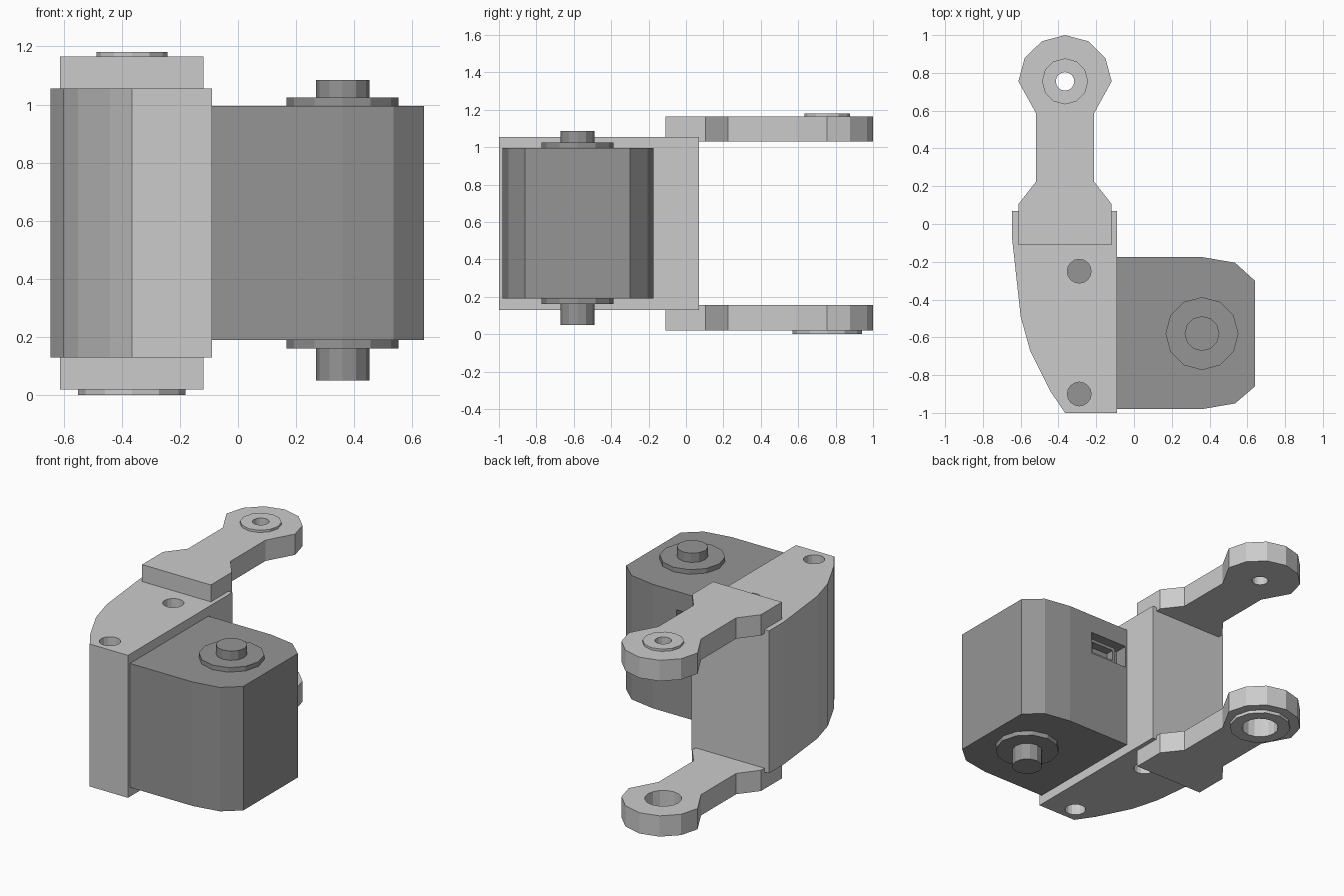
import bpy, bmesh
from math import cos, sin, radians, tau

if "Cube" in bpy.data.objects:
    bpy.data.objects.remove(bpy.data.objects["Cube"])

dark = bpy.data.materials.new("dark_grey")
dark.diffuse_color = (0.3, 0.3, 0.3, 1)
dark.use_nodes = True
dark.node_tree.nodes["Principled BSDF"].inputs["Base Color"].default_value = dark.diffuse_color


def prism(name, pts, z0, z1, mat=None):
    """Extrude an xy outline from z0 to z1."""
    bm = bmesh.new()
    face = bm.faces.new([bm.verts.new((x, y, z0)) for x, y in pts])
    top = bmesh.ops.extrude_face_region(bm, geom=[face])["geom"]
    bmesh.ops.translate(bm, vec=(0, 0, z1 - z0),
                        verts=[v for v in top if isinstance(v, bmesh.types.BMVert)])
    bmesh.ops.recalc_face_normals(bm, faces=bm.faces)
    me = bpy.data.meshes.new(name)
    bm.to_mesh(me)
    bm.free()
    ob = bpy.data.objects.new(name, me)
    bpy.context.collection.objects.link(ob)
    if mat:
        me.materials.append(mat)
    return ob


def circle(cx, cy, r, n=12):
    return [(cx + r * cos(tau * i / n), cy + r * sin(tau * i / n)) for i in range(n)]


def rect(x0, y0, x1, y1):
    return [(x0, y0), (x1, y0), (x1, y1), (x0, y1)]


def cut(ob, pts, z0, z1):
    """Subtract a prism and bake the result."""
    cutter = prism("cutter", pts, z0, z1)
    cutter.hide_render = True
    mod = ob.modifiers.new("cut", "BOOLEAN")
    mod.operation, mod.solver, mod.object = "DIFFERENCE", "EXACT", cutter
    bpy.context.view_layer.objects.active = ob
    bpy.ops.object.modifier_apply(modifier=mod.name)
    bpy.data.objects.remove(cutter)


# Bracket body with two recessed dark pins
body = prism("bracket_body", [(-0.09, 0.07), (-0.645, 0.07), (-0.645, -0.08), (-0.60, -0.49),
                              (-0.55, -0.67), (-0.44, -0.89), (-0.365, -1.0), (-0.09, -1.0)],
             0.13, 1.055)
for i, y in enumerate((-0.25, -0.90)):
    cut(body, circle(-0.29, y, 0.063, 16), 0, 1.3)
    prism(f"bracket_pin_{i}", circle(-0.29, y, 0.063, 16), 0.23, 0.95, dark)

# Hinge arms with rounded ends, bosses and bolt holes
CX, CY = -0.365, 0.755
half = [(0.247, -0.11), (0.247, 0.105), (0.153, 0.225), (0.153, 0.585)]
arc = [(CX + 0.247 * cos(radians(a)), CY + 0.245 * sin(radians(a))) for a in range(0, 181, 30)]
outline = ([(CX + w, y) for w, y in half] + arc + [(CX - w, y) for w, y in reversed(half)])
for side, z0, z1, b0, b1, boss_r, hole_r in (
        ("upper", 1.03, 1.165, 1.165, 1.18, 0.122, 0.049),
        ("lower", 0.02, 0.155, 0.0, 0.02, 0.185, 0.11)):
    arm = prism(side + "_arm", outline, z0, z1)
    boss = prism(side + "_arm_boss", circle(CX, CY, boss_r), b0, b1)
    for ob in (arm, boss):
        cut(ob, circle(CX, CY, hole_r, 16), -0.2, 1.4)

# Motor housing with a recessed socket in the back face
motor = prism("motor_housing", [(-0.09, -0.175), (0.36, -0.175), (0.535, -0.205), (0.64, -0.30),
                                (0.64, -0.86), (0.535, -0.95), (0.36, -0.98), (-0.09, -0.98)],
              0.19, 0.995, dark)
cut(motor, rect(-0.08, -0.26, 0.19, -0.1), 0.73, 0.875)
socket = prism("motor_socket", rect(-0.01, -0.26, 0.19, -0.19), 0.73, 0.84, dark)
cut(socket, rect(0.01, -0.245, 0.17, -0.1), 0.75, 0.82)

# Shaft collars and shaft ends, top and bottom
for side, face, collar, tip in (("upper", 0.995, 1.025, 1.085), ("lower", 0.19, 0.16, 0.05)):
    prism(side + "_collar", circle(0.36, -0.58, 0.193), *sorted((face, collar)), dark)
    prism(side + "_shaft", circle(0.36, -0.58, 0.092), *sorted((collar, tip)), dark)
